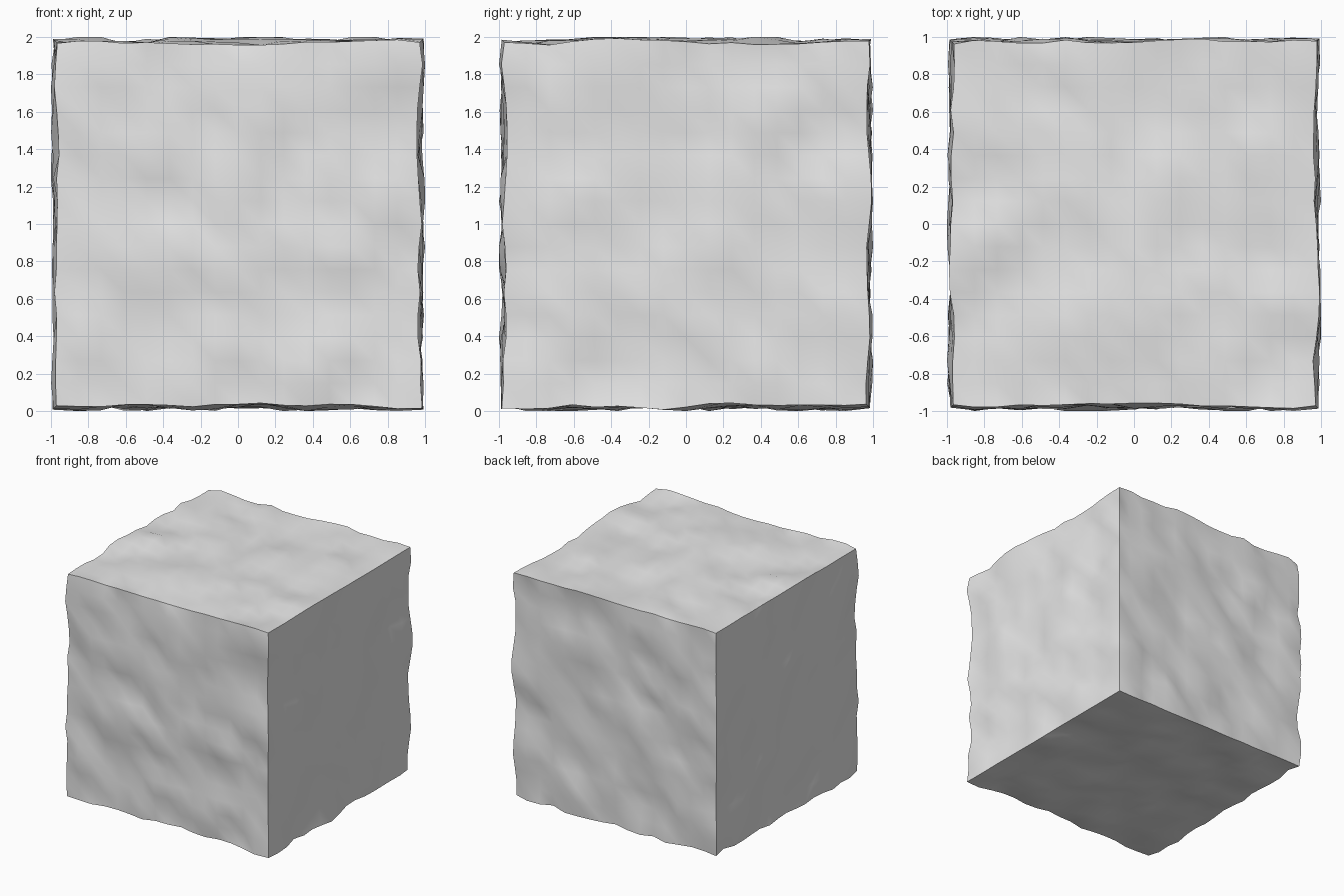
import bpy
import bmesh
import random
from mathutils import Vector, noise

random.seed(7)

cube = bpy.data.objects.get("Cube")
if cube:
    bpy.data.objects.remove(cube, do_unlink=True)

CUTS = 15          # gives sixteen cells along each side
HALF = 0.975       # mean half width
BUMP = 0.025       # depth of the rough surface

# Plain grey stone
stone = bpy.data.materials.new("grey_stone")
stone.use_nodes = True
grey = (0.8, 0.8, 0.8, 1)
stone.diffuse_color = grey
shader = stone.node_tree.nodes["Principled BSDF"]
shader.inputs["Base Color"].default_value = grey
shader.inputs["Roughness"].default_value = 0.9


def split_diagonal(face):
    """Split a grid cell so the diagonals run the same way over each side."""
    n = face.normal
    if abs(n.x) > 0.5:
        key = lambda v: v.co.y - v.co.z
    elif n.y > 0.5:
        key = lambda v: v.co.x + v.co.z
    elif n.y < -0.5:
        key = lambda v: v.co.x - v.co.z
    else:
        key = lambda v: v.co.x - v.co.y
    corners = sorted(face.verts, key=key)
    bmesh.utils.face_split(face, corners[0], corners[-1])


def outward(co):
    """Averaged outward direction, diagonal on the cube's edges and corners."""
    return Vector([round(c) if abs(c) > 0.999 else 0 for c in co]).normalized()


def roughness(co):
    """Soft lumps with a little grain."""
    soft = noise.noise(co * 3.1 + Vector((5.3, 2.7, 9.1)))
    value = 1.5 * soft + random.uniform(-0.5, 0.5)
    return max(-1, min(1, value))


# Block with an even grid on all six sides
bm = bmesh.new()
bmesh.ops.create_cube(bm, size=2)
bmesh.ops.subdivide_edges(bm, edges=bm.edges[:], cuts=CUTS, use_grid_fill=True)
bm.normal_update()
for face in bm.faces[:]:
    split_diagonal(face)

# Rough surface
for v in bm.verts:
    push = outward(v.co) * roughness(v.co) * BUMP
    v.co = v.co * HALF + push
    v.co.z += 1
bmesh.ops.recalc_face_normals(bm, faces=bm.faces[:])

mesh = bpy.data.meshes.new("stone_block")
bm.to_mesh(mesh)
bm.free()
mesh.materials.append(stone)
block = bpy.data.objects.new("stone_block", mesh)
bpy.context.collection.objects.link(block)

# Smooth lumps with crisp creases
bpy.ops.object.select_all(action="DESELECT")
block.select_set(True)
bpy.context.view_layer.objects.active = block
bpy.ops.object.shade_smooth_by_angle(angle=0.5236)
